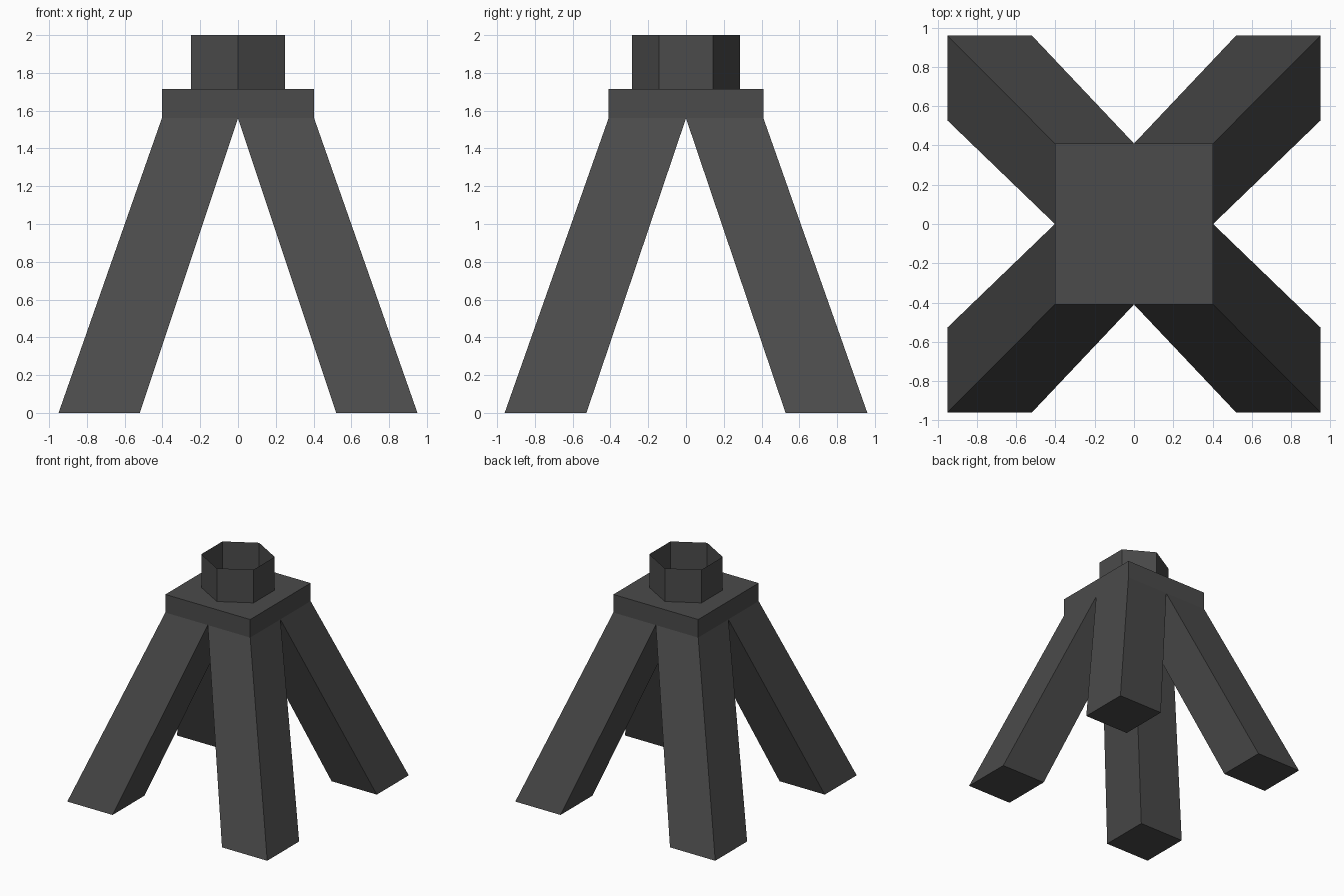
import bpy
import bmesh
from math import radians
from mathutils import Matrix

default = bpy.data.objects.get("Cube")
if default:
    bpy.data.objects.remove(default, do_unlink=True)

# Single dark grey material
grey = bpy.data.materials.new("dark_grey")
grey.use_nodes = True
colour = (0.07, 0.07, 0.07, 1)
grey.diffuse_color = colour
grey.node_tree.nodes["Principled BSDF"].inputs["Base Color"].default_value = colour

HALF_X, HALF_Y = 0.403, 0.41     # plate half sizes
FOOT_IN, FOOT_OUT = (0.52, 0.527), (0.95, 0.96)
JOINT_Z, PLATE_Z, TOP_Z = 1.56, 1.715, 2.0


def add_object(name, bm):
    bmesh.ops.recalc_face_normals(bm, faces=bm.faces)
    mesh = bpy.data.meshes.new(name)
    bm.to_mesh(mesh)
    bm.free()
    mesh.materials.append(grey)
    obj = bpy.data.objects.new(name, mesh)
    bpy.context.collection.objects.link(obj)
    return obj


def box_between(name, low, high):
    """Box whose bottom and top rectangles are (x0, y0, x1, y1, z)."""
    bm = bmesh.new()
    bmesh.ops.create_cube(bm, size=2)
    for v in bm.verts:
        x0, y0, x1, y1, z = high if v.co.z > 0 else low
        v.co = (x1 if v.co.x > 0 else x0, y1 if v.co.y > 0 else y0, z)
    return add_object(name, bm)


# Square top plate
box_between("top_plate", (-HALF_X, -HALF_Y, HALF_X, HALF_Y, JOINT_Z),
            (-HALF_X, -HALF_Y, HALF_X, HALF_Y, PLATE_Z))

# Four splayed legs, one under each quarter of the plate
for side, sx in (("left", 1), ("right", -1)):
    for end, sy in (("front", -1), ("back", 1)):
        foot = (sx * FOOT_IN[0], sy * FOOT_IN[1], sx * FOOT_OUT[0], sy * FOOT_OUT[1], 0)
        head = (0, 0, sx * HALF_X, sy * HALF_Y, JOINT_Z)
        box_between(f"{end}_{side}_leg", foot, head)

# Open, thin-walled hexagonal socket with corners toward front and back
bm = bmesh.new()
bmesh.ops.create_cone(bm, cap_ends=False, segments=6, radius1=0.287, radius2=0.287,
                      depth=TOP_Z - PLATE_Z)
bmesh.ops.rotate(bm, verts=bm.verts, matrix=Matrix.Rotation(radians(0), 3, "Z"))
# Place a corner on the y axis whatever the primitive's starting angle
if not any(abs(v.co.x) < 0.01 for v in bm.verts):
    bmesh.ops.rotate(bm, verts=bm.verts, matrix=Matrix.Rotation(radians(30), 3, "Z"))
bmesh.ops.translate(bm, verts=bm.verts, vec=(0, 0, (TOP_Z + PLATE_Z) / 2))
add_object("hexagonal_socket", bm)
